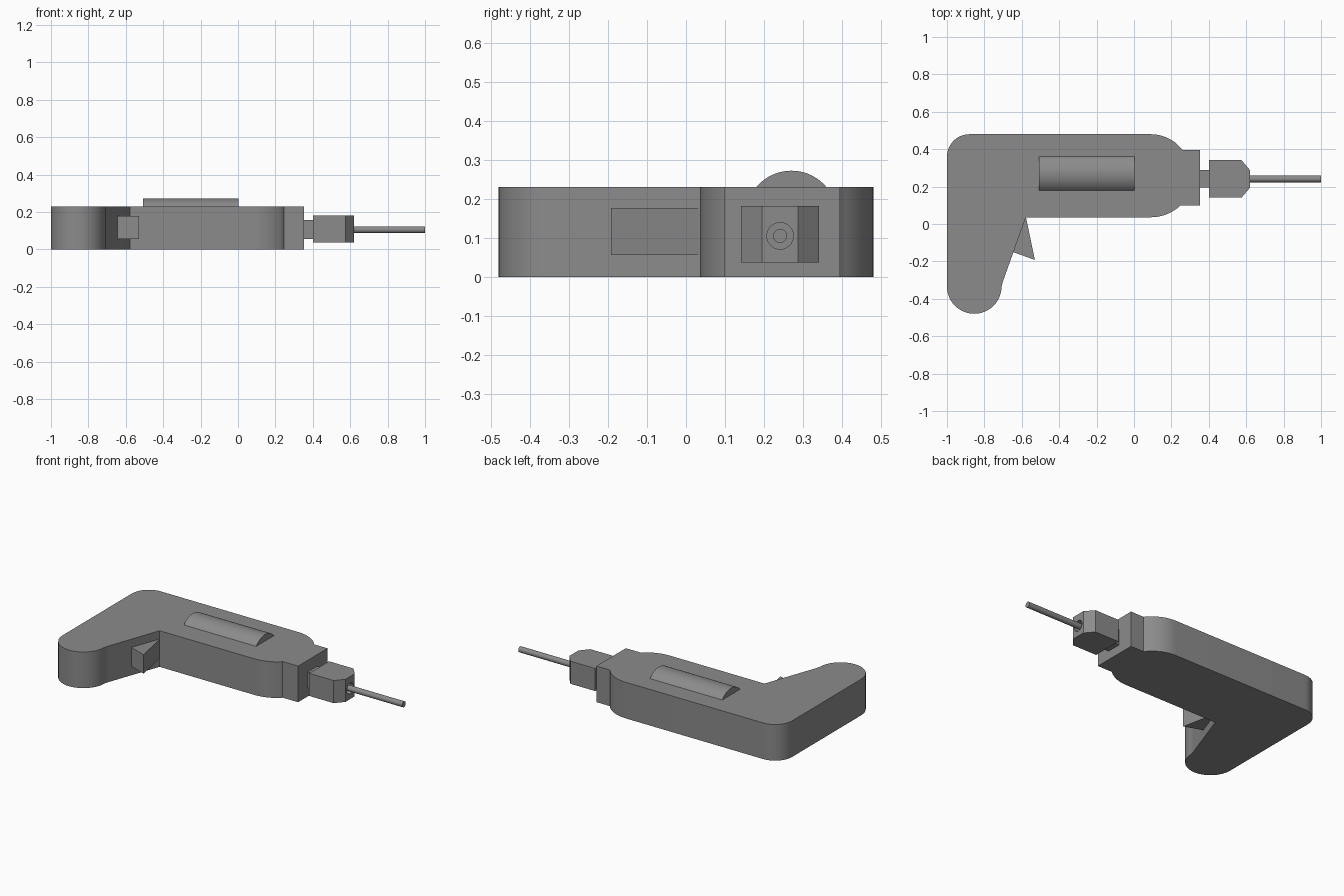
import bpy, bmesh
from math import sin, cos, radians
from mathutils import Vector

if "Cube" in bpy.data.objects:
    bpy.data.objects.remove(bpy.data.objects["Cube"])

AXIS_Y, AXIS_Z = 0.241, 0.105   # spindle axis
grey = bpy.data.materials.new("dark_grey")
grey.diffuse_color = (0.26, 0.26, 0.26, 1)
grey.use_nodes = True
grey.node_tree.nodes["Principled BSDF"].inputs["Base Color"].default_value = grey.diffuse_color


def arc(cx, cy, r, a0, a1, n):
    """Points on an arc, angles in degrees."""
    return [(cx + r * cos(radians(a0 + (a1 - a0) * i / n)),
             cy + r * sin(radians(a0 + (a1 - a0) * i / n))) for i in range(n + 1)]


def prism(name, pts, lo, hi, axis='Z'):
    """Extrude a closed outline: (x, y) along z, or (y, z) along x."""
    bm = bmesh.new()
    at = (lambda p: (p[0], p[1], lo)) if axis == 'Z' else (lambda p: (lo, p[0], p[1]))
    face = bm.faces.new([bm.verts.new(at(p)) for p in pts])
    ext = bmesh.ops.extrude_face_region(bm, geom=[face])
    step = Vector((0, 0, hi - lo)) if axis == 'Z' else Vector((hi - lo, 0, 0))
    bmesh.ops.translate(bm, vec=step,
                        verts=[v for v in ext['geom'] if isinstance(v, bmesh.types.BMVert)])
    bmesh.ops.recalc_face_normals(bm, faces=bm.faces)
    mesh = bpy.data.meshes.new(name)
    bm.to_mesh(mesh)
    bm.free()
    mesh.materials.append(grey)
    obj = bpy.data.objects.new(name, mesh)
    bpy.context.collection.objects.link(obj)
    return obj


def smooth(obj):
    bpy.ops.object.select_all(action='DESELECT')
    obj.select_set(True)
    bpy.context.view_layer.objects.active = obj
    bpy.ops.object.shade_smooth_by_angle(angle=radians(30))


def rod(name, r, lo, hi, n=32):
    """Round bar along the spindle axis."""
    return prism(name, arc(AXIS_Y, AXIS_Z, r, 0, 360, n)[:-1], lo, hi, 'X')


# Body with grip and nose block, one L-shaped outline
outline = (arc(-0.88, 0.36, 0.12, 180, 90, 12)
           + arc(0.09, 0.268, 0.212, 90, 37, 10)
           + [(0.26, 0.395), (0.354, 0.395), (0.354, 0.099), (0.245, 0.099)]
           + arc(0.09, 0.268, 0.232, -50, -90, 10)
           + [(-0.578, 0.036), (-0.7, -0.305)]
           + arc(-0.854, -0.334, 0.146, 0, -180, 24))
body = prism("body", outline, 0, 0.23)
smooth(body)

# Raised motor bulge on the upper side
bulge = prism("motor_bulge", arc(0.27, 0.155, 0.117, 40, 140, 20), -0.507, 0.002, 'X')
smooth(bulge)

# Trigger wedge, its back set into the grip
prism("trigger", [(-0.577, 0.034), (-0.585, 0.02), (-0.647, -0.15), (-0.53, -0.192)],
      0.056, 0.177)

# Neck between nose and chuck
prism("neck", [(0.35, 0.195), (0.41, 0.195), (0.41, 0.29), (0.35, 0.29)], 0.056, 0.156)

# Chuck with tapered jaws and a round socket
chuck = prism("chuck", [(0.402, 0.141), (0.575, 0.141), (0.621, 0.195), (0.621, 0.287),
                        (0.575, 0.341), (0.402, 0.341)], 0.037, 0.181)
cutter = rod("socket_cutter", 0.034, 0.56, 0.7)
cutter.hide_render = True
cutter.hide_set(True)
cut = chuck.modifiers.new("socket", 'BOOLEAN')
cut.operation = 'DIFFERENCE'
cut.solver = 'EXACT'
cut.object = cutter

# Drill bit
bit = rod("drill_bit", 0.018, 0.55, 1.0)
smooth(bit)
